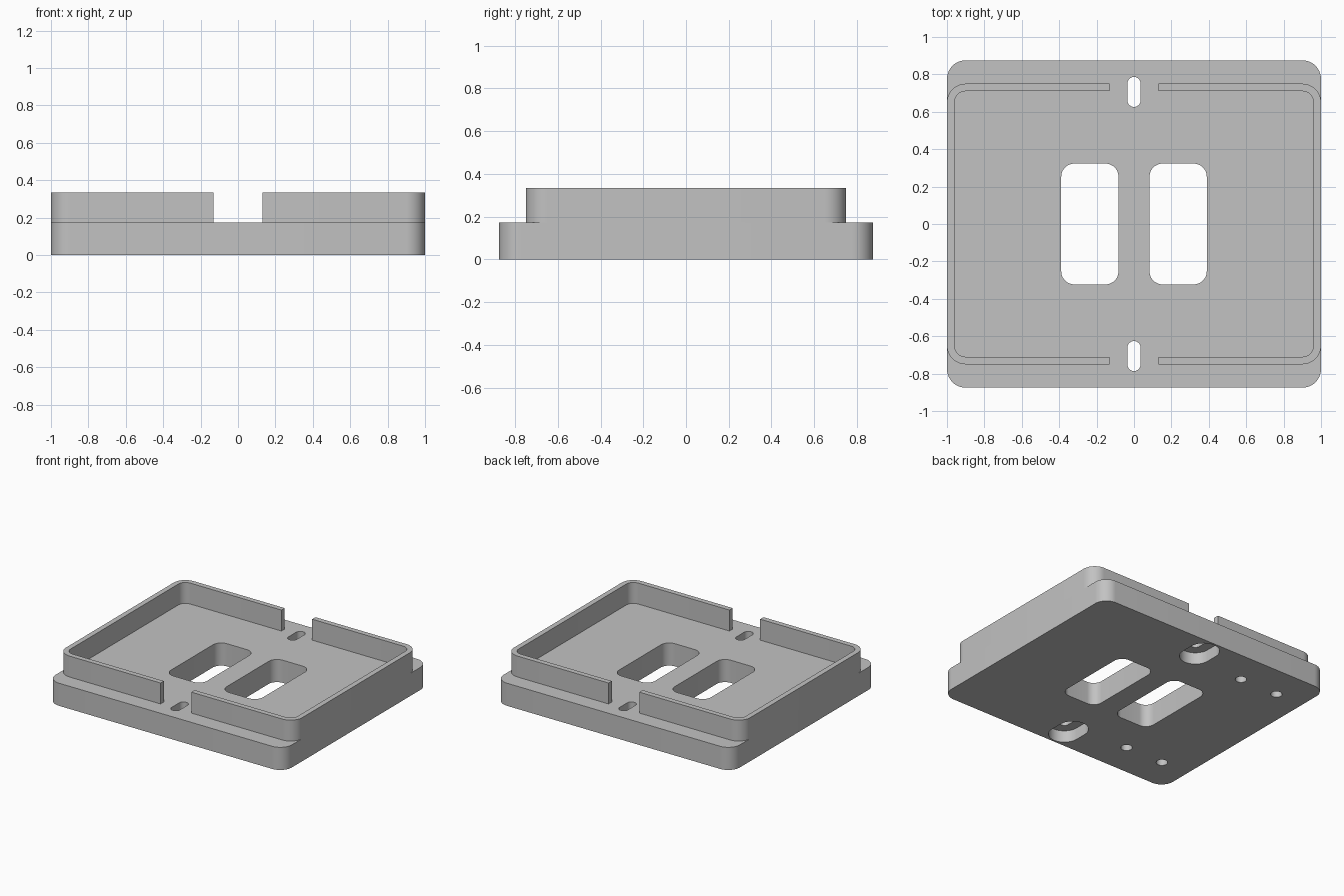
import bpy
import bmesh
from math import cos, sin, pi, radians

default_cube = bpy.data.objects.get("Cube")
if default_cube:
    bpy.data.objects.remove(default_cube, do_unlink=True)

PLATE_TOP = 0.173
WALL_TOP = 0.333
WALL = 0.04
BEYOND = 0.1          # how far cutters reach past the surfaces

grey = bpy.data.materials.new("plain grey")
grey.use_nodes = True
colour = (0.54, 0.54, 0.54, 1)
grey.diffuse_color = colour
grey.node_tree.nodes["Principled BSDF"].inputs["Base Color"].default_value = colour


def rounded_block(name, x, y, half_x, half_y, radius, low, high, steps=12):
    """Upright block with rounded corners; a full radius gives a slot or cylinder."""
    bm = bmesh.new()
    ring = []
    for quarter, (sx, sy) in enumerate([(1, 1), (-1, 1), (-1, -1), (1, -1)]):
        cx, cy = x + sx * (half_x - radius), y + sy * (half_y - radius)
        for i in range(steps + 1 if radius else 1):
            a = (quarter + i / steps) * pi / 2
            ring.append(bm.verts.new((cx + radius * cos(a), cy + radius * sin(a), low)))
    face = bm.faces.new(ring)
    grown = bmesh.ops.extrude_face_region(bm, geom=[face])["geom"]
    top = [v for v in grown if isinstance(v, bmesh.types.BMVert)]
    bmesh.ops.translate(bm, verts=top, vec=(0, 0, high - low))
    bmesh.ops.remove_doubles(bm, verts=bm.verts, dist=1e-5)
    bmesh.ops.recalc_face_normals(bm, faces=bm.faces)
    mesh = bpy.data.meshes.new(name)
    bm.to_mesh(mesh)
    bm.free()
    mesh.materials.append(grey)
    obj = bpy.data.objects.new(name, mesh)
    bpy.context.collection.objects.link(obj)
    return obj


def activate(obj):
    bpy.ops.object.select_all(action="DESELECT")
    obj.select_set(True)
    bpy.context.view_layer.objects.active = obj


def cut(target, *block):
    """Subtract a rounded block from the target."""
    cutter = rounded_block("cutter", *block)
    cutter.hide_render = True
    mod = target.modifiers.new("cut", "BOOLEAN")
    mod.operation = "DIFFERENCE"
    mod.solver = "EXACT"
    mod.object = cutter
    activate(target)
    bpy.ops.object.modifier_apply(modifier=mod.name)
    bpy.data.objects.remove(cutter, do_unlink=True)


# Base plate
plate = rounded_block("base_plate", 0, 0, 1, 0.875, 0.1, 0, PLATE_TOP)
through = (-BEYOND, PLATE_TOP + BEYOND)

# Two large windows
for side in (-1, 1):
    cut(plate, side * 0.236, 0, 0.153, 0.323, 0.07, *through)

# Mounting slots, recessed from below, and blind screw holes
for side in (-1, 1):
    cut(plate, 0, side * 0.706, 0.11, 0.155, 0.11, -BEYOND, 0.09)
    cut(plate, 0, side * 0.706, 0.035, 0.08, 0.035, *through)
    for x in (-0.45, -0.77):
        cut(plate, x, side * 0.617, 0.04, 0.04, 0.04, -BEYOND, 0.12)

# Raised rim, open at the middle of the front and back
rim = rounded_block("raised_rim", 0, 0, 1, 0.75, 0.1, PLATE_TOP, WALL_TOP)
above = (PLATE_TOP - BEYOND, WALL_TOP + BEYOND)
cut(rim, 0, 0, 1 - WALL, 0.75 - WALL, 0.1 - WALL, *above)
cut(rim, 0, 0, 0.13, 1, 0, *above)

for part in (plate, rim):
    activate(part)
    bpy.ops.object.shade_smooth_by_angle(angle=radians(30))
